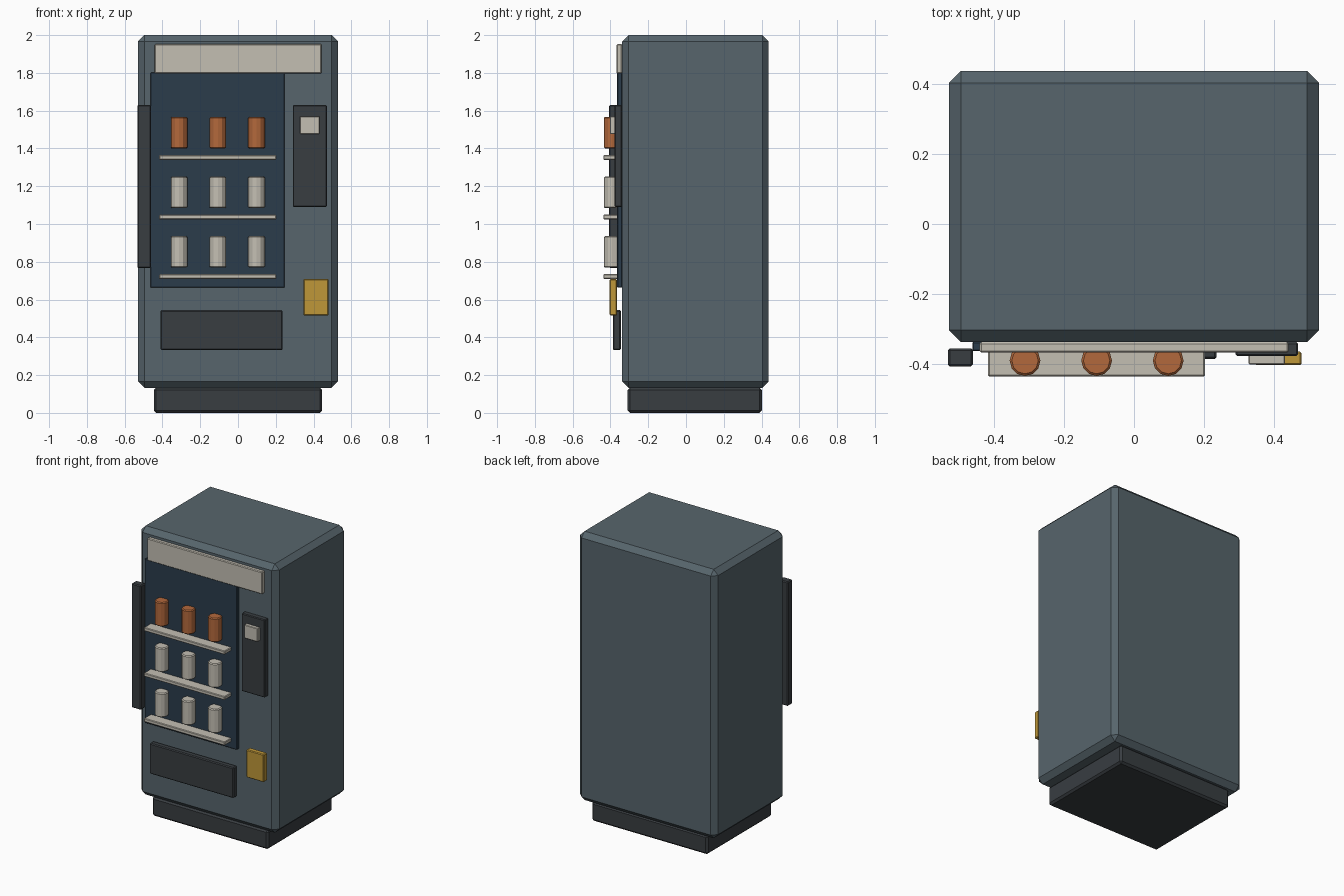
import bpy, bmesh
from mathutils import Matrix, Vector

if "Cube" in bpy.data.objects:
    bpy.data.objects.remove(bpy.data.objects["Cube"])


def material(name, rgb):
    m = bpy.data.materials.new(name)
    m.diffuse_color = (*rgb, 1)
    m.use_nodes = True
    m.node_tree.nodes["Principled BSDF"].inputs["Base Color"].default_value = m.diffuse_color
    return m


STEEL = material("blue_grey", (0.095, 0.13, 0.15))
DARK = material("dark_grey", (0.04, 0.047, 0.053))
GLASS = material("dark_blue", (0.024, 0.045, 0.07))
CREAM = material("cream", (0.55, 0.52, 0.45))
ORANGE = material("orange", (0.45, 0.14, 0.045))
YELLOW = material("yellow", (0.52, 0.31, 0.04))


def finish(name, bm, mat, bevel, sharp_only=False):
    edges = [e for e in bm.edges
             if not sharp_only or e.calc_face_angle(0) > 1.2]
    if bevel:
        bmesh.ops.bevel(bm, geom=edges, offset=bevel, segments=1,
                        affect='EDGES', profile=0.5)
    mesh = bpy.data.meshes.new(name)
    bm.to_mesh(mesh)
    bm.free()
    mesh.materials.append(mat)
    obj = bpy.data.objects.new(name, mesh)
    bpy.context.collection.objects.link(obj)
    return obj


def box(name, x, y, z, mat, bevel=0.005):
    """Chamfered box from (min, max) pairs."""
    lo, hi = Vector((x[0], y[0], z[0])), Vector((x[1], y[1], z[1]))
    bm = bmesh.new()
    bmesh.ops.create_cube(bm, size=1, matrix=Matrix.Translation((lo + hi) / 2)
                          @ Matrix.Diagonal((*(hi - lo), 1)))
    return finish(name, bm, mat, bevel)


def can(name, x, z, mat):
    """Upright 12-sided can standing from height z."""
    h = 0.167
    bm = bmesh.new()
    bmesh.ops.create_cone(bm, cap_ends=True, segments=12, radius1=0.044,
                          radius2=0.044, depth=h,
                          matrix=Matrix.Translation((x, -0.391, z + h / 2)))
    return finish(name, bm, mat, 0.006, sharp_only=True)


# Cabinet and plinth
box("cabinet", (-0.53, 0.53), (-0.338, 0.438), (0.133, 2.0), STEEL, 0.034)
box("plinth", (-0.446, 0.446), (-0.31, 0.402), (0, 0.133), DARK, 0.013)

# Window and header panel
box("window", (-0.463, 0.247), (-0.364, -0.338), (0.663, 1.802), GLASS, 0.003)
box("header_panel", (-0.442, 0.443), (-0.368, -0.338), (1.797, 1.952), CREAM)

# Shelves with cans, bottom to top
for row, (z, mat) in enumerate([(0.709, CREAM), (1.024, CREAM), (1.34, ORANGE)]):
    box(f"shelf_{row + 1}", (-0.418, 0.203), (-0.437, -0.345),
        (z, z + 0.025), CREAM, 0.004)
    for col in range(3):
        can(f"can_{row + 1}_{col + 1}", -0.312 + col * 0.205, z + 0.06, mat)

# Control panel, display and coin return
box("control_panel", (0.29, 0.47), (-0.378, -0.338), (1.09, 1.63), DARK)
box("display", (0.328, 0.432), (-0.402, -0.372), (1.477, 1.57), CREAM, 0.003)
box("coin_return", (0.346, 0.48), (-0.404, -0.365), (0.515, 0.708), YELLOW)

# Collection flap and door handle
box("collection_flap", (-0.41, 0.236), (-0.387, -0.345), (0.332, 0.544), DARK, 0.006)
box("door_handle", (-0.533, -0.461), (-0.408, -0.356), (0.767, 1.63), DARK, 0.006)
